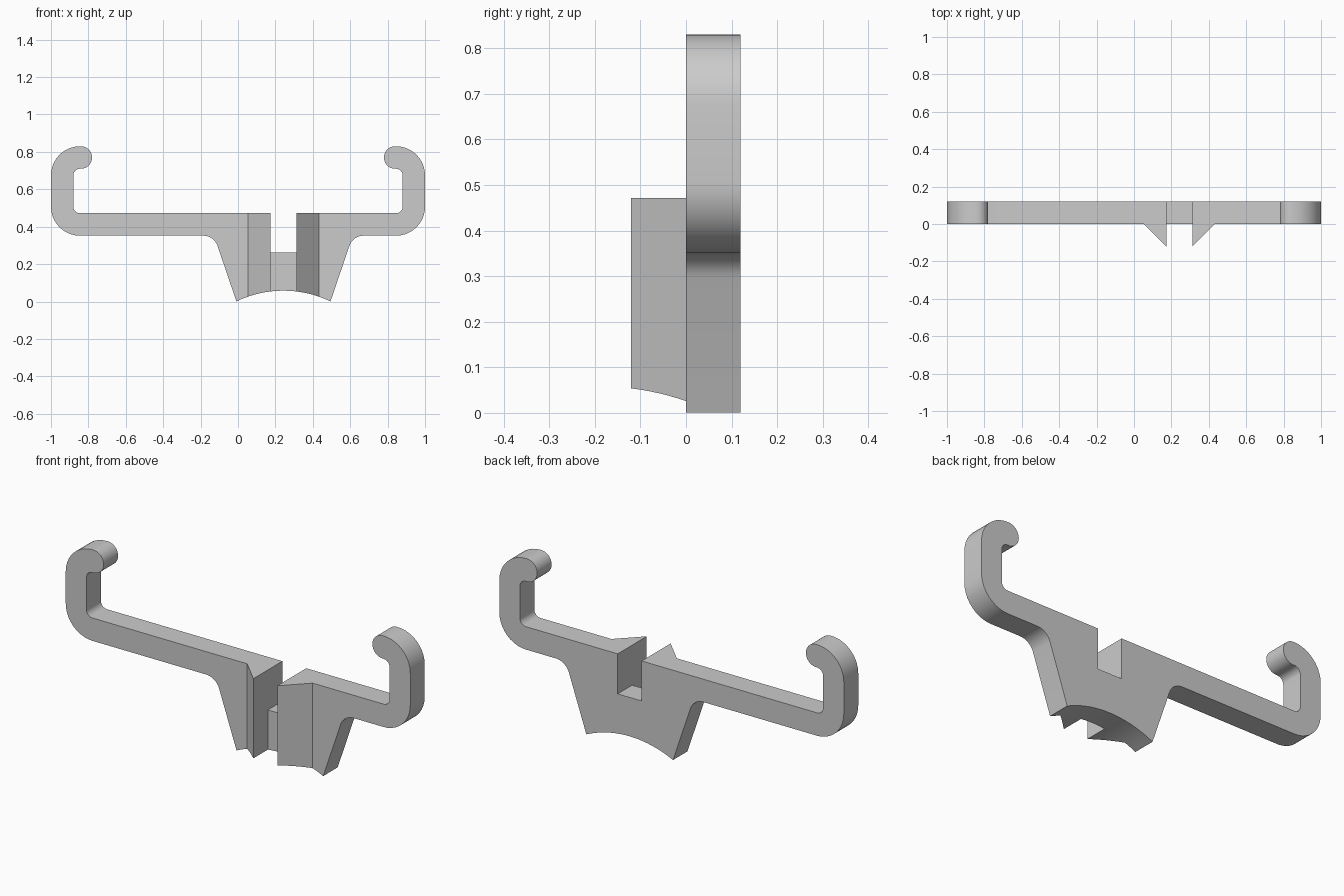
import bpy, bmesh, math
from mathutils import Vector

if "Cube" in bpy.data.objects:
    bpy.data.objects.remove(bpy.data.objects["Cube"], do_unlink=True)

CLAMP_X = 0.243      # centre line of the off-centre clamp foot
BAR_TOP, BAR_BOTTOM = 0.472, 0.352
DEPTH = 0.12

grey = bpy.data.materials.new("plain grey")
grey.use_nodes = True
grey.diffuse_color = (0.6, 0.6, 0.6, 1)
grey.node_tree.nodes["Principled BSDF"].inputs["Base Color"].default_value = (0.6, 0.6, 0.6, 1)


def saddle(x):
    """Height of the curved underside at x."""
    radius = 0.579
    return math.sqrt(radius ** 2 - (x - CLAMP_X) ** 2) - radius + 0.058


def saddle_points(x0, x1, steps):
    xs = [x0 + (x1 - x0) * i / steps for i in range(steps + 1)]
    return [(x, saddle(x), 0) for x in xs]


def rounded(corners, steps=10):
    """Outline with each corner (x, z, radius) replaced by an arc."""
    points = []
    for i, (x, z, r) in enumerate(corners):
        p = Vector((x, z))
        if r == 0:
            points.append(p)
            continue
        a = (Vector(corners[i - 1][:2]) - p).normalized()
        b = (Vector(corners[(i + 1) % len(corners)][:2]) - p).normalized()
        half = a.angle(b) / 2
        centre = p + (a + b).normalized() * (r / math.sin(half))
        start = p + a * (r / math.tan(half)) - centre
        end = p + b * (r / math.tan(half)) - centre
        for k in range(steps + 1):
            t = k / steps
            sweep = math.pi - 2 * half
            arc = (start * math.sin((1 - t) * sweep) + end * math.sin(t * sweep)) / math.sin(sweep)
            points.append(centre + arc)
    return points


def extrude(name, outline, front, back):
    """Solid from an x-z outline; front(x) gives the front depth."""
    bm = bmesh.new()
    fronts = [bm.verts.new((x, front(x), z)) for x, z in outline]
    backs = [bm.verts.new((x, back, z)) for x, z in outline]
    bm.faces.new(fronts)
    bm.faces.new(backs)
    for i in range(len(outline)):
        bm.faces.new((fronts[i - 1], fronts[i], backs[i], backs[i - 1]))
    bmesh.ops.remove_doubles(bm, verts=bm.verts, dist=0.0001)
    bmesh.ops.recalc_face_normals(bm, faces=bm.faces)
    mesh = bpy.data.meshes.new(name)
    bm.to_mesh(mesh)
    bm.free()
    mesh.materials.append(grey)
    obj = bpy.data.objects.new(name, mesh)
    bpy.context.collection.objects.link(obj)
    bpy.ops.object.select_all(action="DESELECT")
    obj.select_set(True)
    bpy.context.view_layer.objects.active = obj
    bpy.ops.object.shade_smooth_by_angle(angle=math.radians(30))
    return obj


# Bar with curled hooks, clamp foot and square notch
hook = [(1, BAR_BOTTOM, 0.155), (1, 0.83, 0.155), (0.78, 0.83, 0.0599),
        (0.78, 0.71, 0.0599), (0.88, 0.71, 0.035), (0.88, BAR_TOP, 0.035)]
left_hook = [(-x, z, r) for x, z, r in reversed(hook)]
NOTCH, FOOT, SHOULDER = 0.0695, 0.2515, 0.371
notch = [(CLAMP_X + NOTCH, BAR_TOP, 0), (CLAMP_X + NOTCH, 0.262, 0),
         (CLAMP_X - NOTCH, 0.262, 0), (CLAMP_X - NOTCH, BAR_TOP, 0)]
corners = (saddle_points(CLAMP_X - FOOT, CLAMP_X + FOOT, 20)
           + [(CLAMP_X + SHOULDER, BAR_BOTTOM, 0.08)] + hook + notch + left_hook
           + [(CLAMP_X - SHOULDER, BAR_BOTTOM, 0.08)])
extrude("hooked_bar", rounded(corners), lambda x: 0, DEPTH)

# Pair of triangular jaws on the front, either side of the notch
JAW = 0.19
for name, side in (("left_jaw", 1), ("right_jaw", -1)):
    inner, outer = CLAMP_X + side * NOTCH, CLAMP_X + side * JAW
    shape = saddle_points(inner, outer, 6) + [(outer, BAR_TOP, 0), (inner, BAR_TOP, 0)]
    extrude(name, rounded(shape), lambda x: abs(x - CLAMP_X) - JAW, 0)
